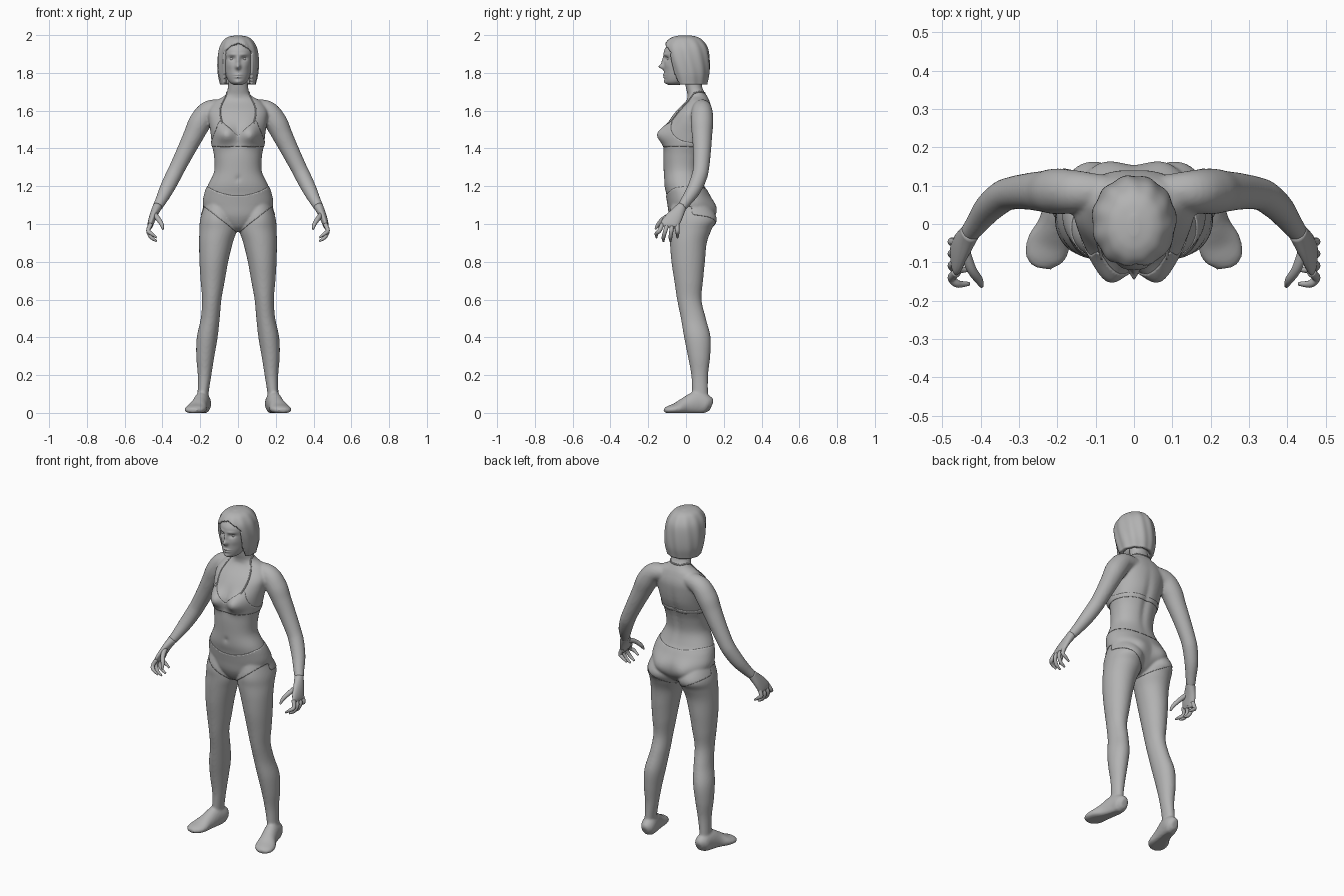
import bpy
import bmesh
from math import cos, sin, pi, exp, copysign
from mathutils import Vector
from mathutils.bvhtree import BVHTree

cube = bpy.data.objects.get("Cube")
if cube:
    bpy.data.objects.remove(cube)

grey = bpy.data.materials.new("plain grey")
grey.use_nodes = True
tone = (0.45, 0.45, 0.45, 1)
grey.diffuse_color = tone
grey.node_tree.nodes["Principled BSDF"].inputs["Base Color"].default_value = tone


def smooth_rows(rows, steps):
    """Pass a smooth curve through rows of any length."""
    p = [Vector(r) for r in rows]
    p = [p[0] * 2 - p[1]] + p + [p[-1] * 2 - p[-2]]
    out = []
    for a, b, c, d in zip(p, p[1:], p[2:], p[3:]):
        for i in range(steps):
            t = i / steps
            out.append((b * 2 + (c - a) * t + (a * 2 - b * 5 + c * 4 - d) * t ** 2
                        + (b * 3 - a - c * 3 + d) * t ** 3) / 2)
    return out + [p[-2]]


def skin(bm, rings, caps=True):
    """Join rings of points into a tube."""
    loops = [[bm.verts.new(co) for co in ring] for ring in rings]
    for low, high in zip(loops, loops[1:]):
        for i in range(len(low)):
            bm.faces.new((low[i - 1], low[i], high[i], high[i - 1]))
    if caps:
        bm.faces.new(loops[0])
        bm.faces.new(loops[-1])


def loft(bm, rows, bumps=(), side=1, n=64, steps=6, power=1, ridge=None, caps=True):
    """Level rings: height, front, back, half width, centre x."""
    rings = []
    for z, front, back, width, cx in smooth_rows(rows, steps):
        ring = []
        for i in range(n):
            a = 2 * pi * i / n
            c, s = cos(a), sin(a)
            k = 1 + ridge(a, z) if ridge else 1
            x = cx + k * width * copysign(abs(c) ** power, c)
            y = (front + back) / 2 + k * (back - front) / 2 * copysign(abs(s) ** power, s)
            for bx, bz, wx, wz, depth, way in bumps:
                if s * way > 0:
                    g = exp(-((abs(x) - bx) / wx) ** 2 - ((z - bz) / wz) ** 2)
                    y += way * depth * g * abs(s) ** 0.5
            ring.append((side * x, y, z))
        rings.append(ring)
    skin(bm, rings, caps)


def tube(bm, rows, side=1, ref=(0, 1, 0), n=20, steps=6):
    """Rings across a path: x, y, z and two radii."""
    pts = smooth_rows(rows, steps)
    rings = []
    for i, p in enumerate(pts):
        ahead, behind = pts[min(i + 1, len(pts) - 1)], pts[max(i - 1, 0)]
        t = (Vector(ahead[:3]) - Vector(behind[:3])).normalized()
        u = t.cross(Vector(ref)).normalized()
        v = u.cross(t)
        ring = []
        for j in range(n):
            a = 2 * pi * j / n
            q = Vector(p[:3]) + u * p[3] * cos(a) + v * p[4] * sin(a)
            ring.append((side * q.x, q.y, max(q.z, 0)))
        rings.append(ring)
    skin(bm, rings)


def finish(bm, name, recalc=True):
    if recalc:
        bmesh.ops.recalc_face_normals(bm, faces=bm.faces[:])
    for f in bm.faces:
        f.smooth = True
    mesh = bpy.data.meshes.new(name)
    bm.to_mesh(mesh)
    bm.free()
    mesh.materials.append(grey)
    ob = bpy.data.objects.new(name, mesh)
    bpy.context.collection.objects.link(ob)
    return ob


# Torso and neck
torso = [(.965, -.03, .06, .03), (.99, -.06, .10, .08), (1.04, -.085, .14, .155),
         (1.1, -.095, .145, .183), (1.16, -.105, .12, .176), (1.21, -.115, .095, .157),
         (1.28, -.118, .078, .126), (1.36, -.12, .09, .127), (1.42, -.115, .11, .138),
         (1.48, -.11, .13, .145), (1.55, -.085, .14, .155), (1.6, -.05, .14, .155),
         (1.65, 0, .125, .12), (1.68, .008, .11, .07), (1.72, 0, .087, .054),
         (1.78, -.01, .08, .05), (1.82, 0, .07, .04)]
shape = [(.068, 1.475, .05, .05, .053, -1), (.085, 1.07, .06, .055, .024, 1),
         (0, 1.24, .012, .014, -.008, -1), (0, 1.4, .02, .15, -.01, 1)]
bm = bmesh.new()
loft(bm, [r + (0,) for r in torso], shape, power=.92)

# Legs, feet and arms
leg = [(1.12, -.07, .11, .07, .10), (1.03, -.09, .16, .094, .105), (.97, -.088, .135, .099, .105),
       (.9, -.085, .11, .089, .117), (.8, -.077, .10, .076, .128), (.7, -.062, .09, .064, .134),
       (.6, -.047, .082, .051, .139), (.5, -.027, .105, .05, .147), (.4, -.01, .13, .055, .163),
       (.3, .01, .128, .048, .173), (.2, .028, .117, .036, .177), (.1, .033, .117, .029, .185),
       (.03, .04, .12, .03, .187)]
foot = [(.182, .135, .035, .02, .03), (.182, .11, .045, .04, .05), (.19, .06, .05, .042, .065),
        (.205, 0, .035, .045, .05), (.222, -.05, .022, .057, .032), (.235, -.09, .016, .05, .022),
        (.24, -.115, .012, .025, .012)]
arm = [(.06, .085, 1.62, .04), (.15, .085, 1.6, .055), (.2, .085, 1.54, .06), (.235, .085, 1.47, .054),
       (.275, .085, 1.39, .048), (.32, .08, 1.3, .043), (.345, .07, 1.25, .042),
       (.38, .04, 1.18, .038), (.41, 0, 1.12, .03), (.43, -.025, 1.085, .025)]
for side in (1, -1):
    loft(bm, leg, side=side)
    tube(bm, foot, side, ref=(0, 0, 1))
    tube(bm, [r + r[-1:] for r in arm], side)
body = finish(bm, "body")

# Fuse the limbs into one smooth skin
fuse = body.modifiers.new("fuse", "REMESH")
fuse.mode = "VOXEL"
fuse.voxel_size = .007
fuse.use_smooth_shade = True
relax = body.modifiers.new("relax", "SMOOTH")
relax.iterations = 5
graph = bpy.context.evaluated_depsgraph_get()
body.data = bpy.data.meshes.new_from_object(body.evaluated_get(graph))
body.modifiers.clear()
body.data.materials.clear()
body.data.materials.append(grey)

# Hands
palm = [(.425, -.02, 1.095, .025, .025), (.448, -.055, 1.045, .02, .04),
        (.463, -.085, 1.0, .016, .048), (.465, -.09, .982, .01, .042)]
thumb = [(.445, -.06, 1.055, .015), (.425, -.115, 1.03, .013), (.405, -.145, 1.0, .011),
         (.397, -.162, .972, .005)]
for side, word in ((1, "left"), (-1, "right")):
    bm = bmesh.new()
    tube(bm, palm, side)
    tube(bm, [r + r[-1:] for r in thumb], side, n=12)
    for i in range(4):
        base, tip = -.125 + .026 * i, -.156 + .037 * i
        drop = .02 if i in (0, 3) else 0
        finger = [(.462, base, 1.0, .012), (.475, (base + tip) / 2, .965, .011),
                  (.46, tip, .93 + drop, .01), (.43, tip, .908 + drop, .005)]
        tube(bm, [r + r[-1:] for r in finger], side, n=12)
    finish(bm, word + "_hand")

# Head with a shaped face
skull = [(1.735, -.09, -.04, .02), (1.75, -.108, .01, .045), (1.78, -.115, .05, .062),
         (1.82, -.116, .08, .073), (1.87, -.116, .1, .081), (1.92, -.115, .1, .085),
         (1.96, -.085, .08, .068), (1.985, -.04, .04, .03)]
face = [(0, 1.833, .013, .014, .026), (0, 1.862, .01, .024, .012), (.032, 1.876, .017, .011, -.012),
        (0, 1.79, .021, .005, .007), (0, 1.777, .018, .005, .007), (0, 1.75, .02, .012, .008),
        (.03, 1.897, .022, .008, .005), (.045, 1.84, .02, .02, .004)]
bm = bmesh.new()
loft(bm, [r + (0,) for r in skull], [b + (-1,) for b in face], n=120, steps=12)
finish(bm, "head")
for side, word in ((1, "left"), (-1, "right")):
    bm = bmesh.new()
    bmesh.ops.create_uvsphere(bm, u_segments=20, v_segments=12, radius=.013)
    bmesh.ops.translate(bm, verts=bm.verts, vec=(side * .032, -.087, 1.875))
    finish(bm, word + "_eye")

# Bobbed hair, open around the face
bob = [(1.738, -.075, .112, .094), (1.8, -.095, .125, .107), (1.87, -.115, .125, .109),
       (1.93, -.12, .115, .1), (1.97, -.1, .09, .079), (1.99, -.07, .06, .053), (1.999, -.03, .02, .012)]
bm = bmesh.new()
loft(bm, [r + (0,) for r in bob], n=120, steps=8, caps=False,
     ridge=lambda a, z: .018 * sin(11 * a + 14 * z) * min(1, (2 - z) * 20))
top = [e for e in bm.edges if e.is_boundary and e.verts[0].co.z > 1.9]
bmesh.ops.holes_fill(bm, edges=top)
bmesh.ops.recalc_face_normals(bm, faces=bm.faces[:])
gap = []
for f in bm.faces:
    c = f.calc_center_median()
    if c.y < 0 and abs(c.x) < .076 * min(1, max(0, (1.96 - c.z) / .05)) ** .5:
        gap.append(f)
bmesh.ops.delete(bm, geom=gap, context="FACES")
hair = finish(bm, "hair", recalc=False)
hair.modifiers.new("thickness", "SOLIDIFY").thickness = .024


def garment(name, rule):
    """Lift a fitted layer off the chosen part of the body."""
    bm = bmesh.new()
    bm.from_mesh(body.data)
    away = [f for f in bm.faces if not rule(*f.calc_center_median())]
    bmesh.ops.delete(bm, geom=away, context="FACES")
    for _ in range(8):
        rim = {v: [e.other_vert(v).co.copy() for e in v.link_edges if e.is_boundary]
               for v in bm.verts if v.is_boundary}
        for v, near in rim.items():
            v.co = v.co.lerp(sum(near, Vector()) / len(near), .5)
    bm.normal_update()
    for v, normal in [(v, v.normal.copy()) for v in bm.verts]:
        v.co += normal * .003
    layer = finish(bm, name, recalc=False)
    layer.modifiers.new("thickness", "SOLIDIFY").thickness = .004


def in_top(x, y, z):
    x = abs(x)
    band = 1.41 < z < 1.432 and x < .16
    cup = y < .01 and 1.41 < z < 1.465 + .9 * x and x < .135 - (z - 1.45) * .4
    return band or cup


def in_bottom(x, y, z):
    x = abs(x)
    low = .95 + x * (.8 if y < .03 else .5)
    return x < .22 and low < z < 1.15 + 1.8 * x * x + max(0, y) * .3


garment("swim_top", in_top)
garment("swim_bottom", in_bottom)

# Halter straps laid on the skin
tree = BVHTree.FromPolygons([v.co for v in body.data.vertices],
                            [p.vertices[:] for p in body.data.polygons])
path = [(.09, -.1, 1.54), (.1, -.05, 1.6), (.085, 0, 1.65), (.06, .04, 1.69),
        (.035, .1, 1.7), (0, .11, 1.7)]
laid = [tree.find_nearest(p)[0] for p in smooth_rows(path, 4)]
for side, word in ((1, "left"), (-1, "right")):
    bm = bmesh.new()
    tube(bm, [(*p, .004, .004) for p in laid], side, ref=(.3, .2, 1), n=8, steps=2)
    finish(bm, word + "_strap")
